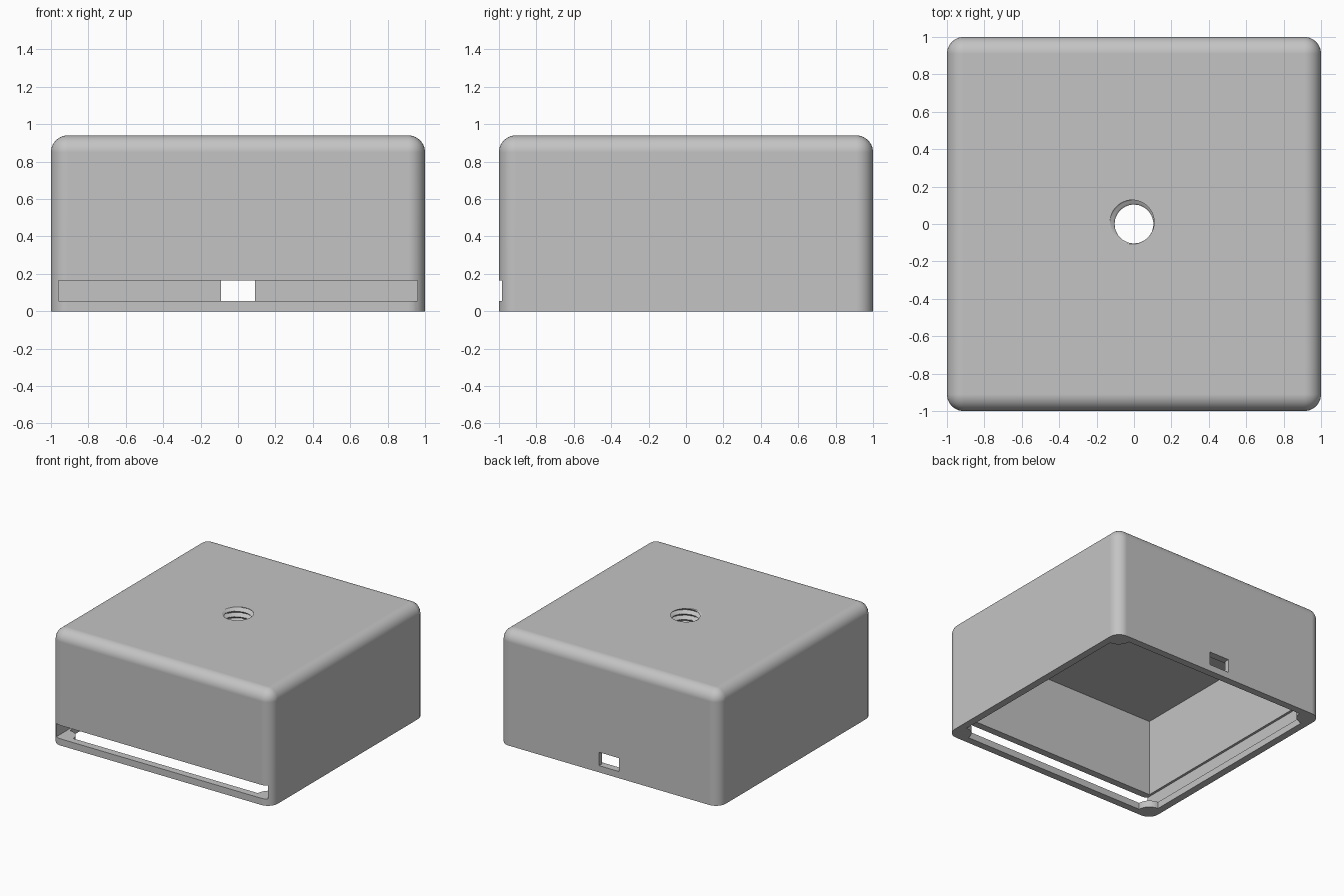
import bpy
import bmesh
from math import sin, cos, pi, radians
from mathutils import Vector

if "Cube" in bpy.data.objects:
    bpy.data.objects.remove(bpy.data.objects["Cube"], do_unlink=True)

HEIGHT, FILLET = 0.94, 0.09
INNER, CEILING = 0.94, 0.80           # cavity half width and ceiling height
SLOT, SLOT_LOW, SLOT_TOP = 0.96, 0.055, 0.165
BOSS = 0.10                           # radius of the corner bosses in the lip

grey = bpy.data.materials.new("plain grey")
grey.use_nodes = True
grey.diffuse_color = (0.55, 0.55, 0.55, 1)
grey.node_tree.nodes["Principled BSDF"].inputs["Base Color"].default_value = (0.55, 0.55, 0.55, 1)


def to_object(name, bm):
    bmesh.ops.recalc_face_normals(bm, faces=bm.faces)
    mesh = bpy.data.meshes.new(name)
    bm.to_mesh(mesh)
    bm.free()
    mesh.materials.append(grey)
    obj = bpy.data.objects.new(name, mesh)
    bpy.context.collection.objects.link(obj)
    return obj


def loft(name, rings):
    """Closed solid through a stack of matching outlines."""
    bm = bmesh.new()
    loops = [[bm.verts.new(p) for p in ring] for ring in rings]
    for low, high in zip(loops, loops[1:]):
        for i in range(len(low)):
            j = (i + 1) % len(low)
            bm.faces.new((low[i], low[j], high[j], high[i]))
    bm.faces.new(loops[0][::-1])
    bm.faces.new(loops[-1])
    return to_object(name, bm)


def prism(name, outline, z0, z1):
    return loft(name, [[(x, y, z) for x, y in outline] for z in (z0, z1)])


def box(name, x0, x1, y0, y1, z0, z1):
    return prism(name, [(x0, y0), (x1, y0), (x1, y1), (x0, y1)], z0, z1)


# Outer shell: block with rounded upright and top edges
bm = bmesh.new()
bmesh.ops.create_cube(bm, size=2)
for v in bm.verts:
    v.co.z = HEIGHT if v.co.z > 0 else 0
edges = [e for e in bm.edges if max(v.co.z for v in e.verts) > 0]
bmesh.ops.bevel(bm, geom=edges, offset=FILLET, segments=10, profile=0.5, affect='EDGES')
shell = to_object("box_cover", bm)

# Lid slot open at the front, and the main cavity above it
slot = box("lid_slot", -SLOT, SLOT, -1.2, SLOT, SLOT_LOW, SLOT_TOP)
cavity = box("cavity", -INNER, INNER, -INNER, INNER, 0.1, CEILING)

# Bottom opening with a round boss left standing in each corner
outline = []
for k in range(4):
    corner = Vector((INNER, INNER))
    for i in range(13):
        a = radians(270) - i * pi / 24
        p = corner + BOSS * Vector((cos(a), sin(a)))
        turn = k * pi / 2
        outline.append((p.x * cos(turn) - p.y * sin(turn), p.x * sin(turn) + p.y * cos(turn)))
opening = prism("bottom_opening", outline, -0.1, 0.1)

# Cable port through the back wall
port = box("cable_port", -0.09, 0.09, 0.9, 1.2, SLOT_LOW, SLOT_TOP)

# Threaded hole in the top: an off-centre circle twisted upward
rings = []
for n in range(65):
    z = CEILING - 0.03 + n * 0.003
    a = radians(135) + (z - HEIGHT) / 0.045 * 2 * pi
    cx, cy = 0.0145 * cos(a), 0.0145 * sin(a)
    rings.append([(cx + 0.118 * cos(t * pi / 24), cy + 0.118 * sin(t * pi / 24), z)
                  for t in range(48)])
thread = loft("threaded_hole", rings)

# Cut everything out of the shell
bpy.ops.object.select_all(action='DESELECT')
bpy.context.view_layer.objects.active = shell
shell.select_set(True)
for cutter in (slot, cavity, opening, port, thread):
    cutter.hide_render = True
    mod = shell.modifiers.new(cutter.name, 'BOOLEAN')
    mod.operation = 'DIFFERENCE'
    mod.solver = 'EXACT'
    mod.object = cutter
    bpy.ops.object.modifier_apply(modifier=mod.name)
    bpy.data.objects.remove(cutter, do_unlink=True)

# Smooth fillets, crisp edges, flat large faces
bpy.ops.object.shade_smooth_by_angle(angle=radians(30))
weighted = shell.modifiers.new("even_normals", 'WEIGHTED_NORMAL')
weighted.keep_sharp = True
